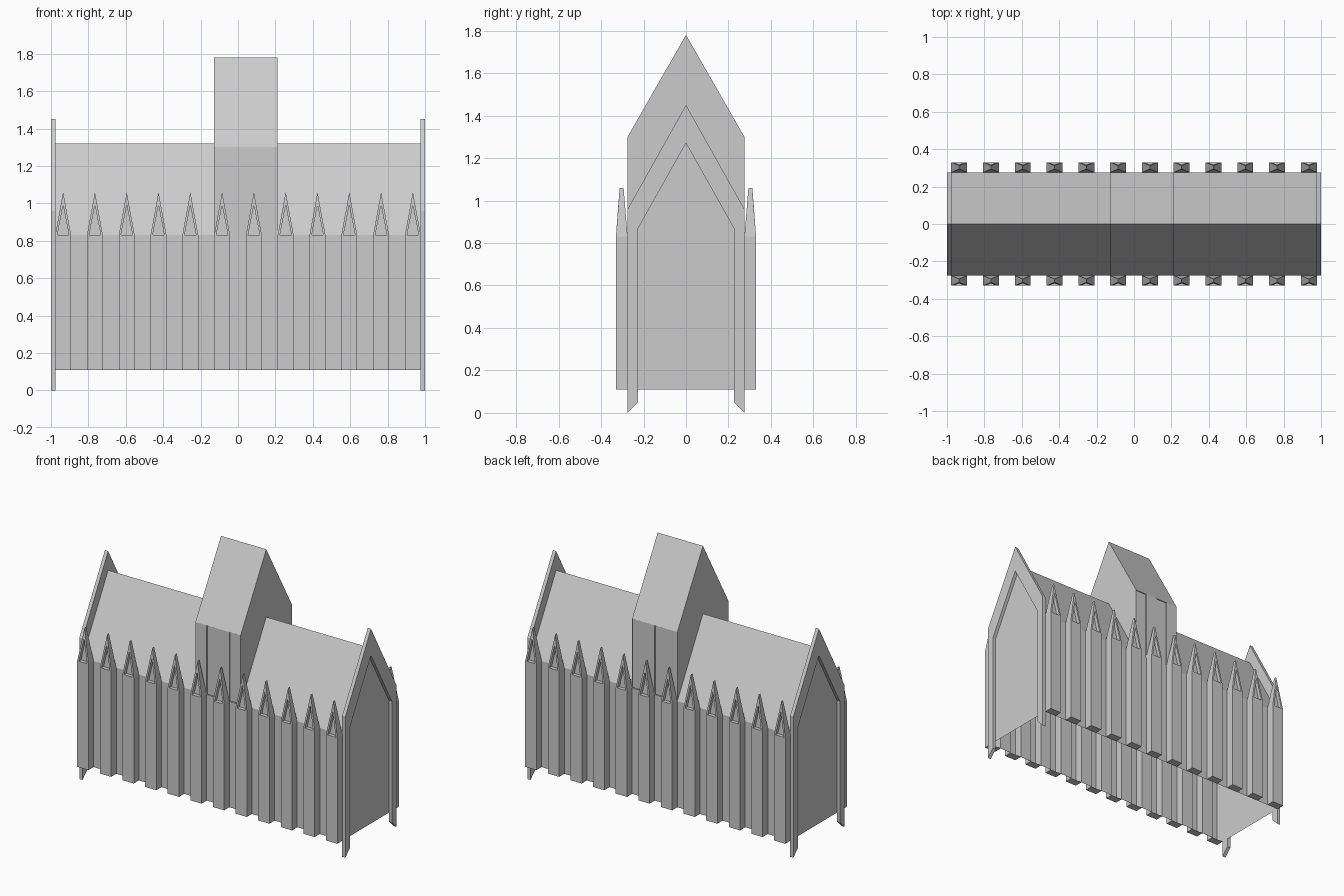
import bpy, bmesh

if "Cube" in bpy.data.objects:
    bpy.data.objects.remove(bpy.data.objects["Cube"])

CELL = 0.085            # the long wall is 23 equal bays
X0 = -CELL * 11.5
Y, YB = 0.275, 0.33     # wall plane, buttress face
BASE, EAVE, RIDGE = 0.11, 0.83, 1.32


def make(name, polys):
    """Object from a list of polygons, welded together."""
    bm = bmesh.new()
    for p in polys:
        bm.faces.new([bm.verts.new(v) for v in p])
    bmesh.ops.remove_doubles(bm, verts=bm.verts[:], dist=0.0005)
    bmesh.ops.recalc_face_normals(bm, faces=bm.faces[:])
    me = bpy.data.meshes.new(name)
    bm.to_mesh(me)
    bm.free()
    ob = bpy.data.objects.new(name, me)
    bpy.context.collection.objects.link(ob)
    return ob


def wall(xa, ya, xb, yb, z0, z1):
    return [(xa, ya, z0), (xb, yb, z0), (xb, yb, z1), (xa, ya, z1)]


def bay(i):
    return X0 + i * CELL, X0 + (i + 1) * CELL


# Hollow body: bayed long walls, roof slopes and end walls, open underneath
t0, t1 = bay(10)[0], bay(13)[1]
body = []
for s in (-1, 1):
    for i in range(23):
        a, b = bay(i)
        y = s * Y
        if i % 2:
            body.append(wall(a, y, b, y, BASE, EAVE))
        else:
            yb = s * YB
            body += [wall(a, yb, b, yb, BASE, EAVE),
                     wall(a, y, a, yb, BASE, EAVE),
                     wall(b, y, b, yb, BASE, EAVE),
                     [(a, y, BASE), (b, y, BASE), (b, yb, BASE), (a, yb, BASE)]]
    for a, b in ((X0, t0), (t1, -X0)):
        body.append([(a, s * Y, EAVE), (b, s * Y, EAVE), (b, 0, RIDGE), (a, 0, RIDGE)])
    x = s * X0
    body.append([(x, -Y, BASE), (x, Y, BASE), (x, Y, EAVE), (x, 0, RIDGE), (x, -Y, EAVE)])
make("hall_walls_and_roof", body)

# Cross tower rising through the roof, with slightly stepped side walls
tower = []
for s in (-1, 1):
    for i in range(10, 14):
        a, b = bay(i)
        y = s * (Y if i % 2 == 0 else Y - 0.006)
        tower.append(wall(a, y, b, y, EAVE, 1.30))
        if i % 2:
            tower += [wall(x, s * Y, x, y, EAVE, 1.30) for x in (a, b)]
            tower.append([(a, y, 1.3), (b, y, 1.3), (b, s * Y, 1.3), (a, s * Y, 1.3)])
    tower.append([(t0, s * Y, 1.3), (t1, s * Y, 1.3), (t1, 0, 1.78), (t0, 0, 1.78)])
for x in (t0, t1):
    tower.append([(x, -Y, EAVE), (x, 0, RIDGE), (x, Y, EAVE),
                  (x, Y, 1.3), (x, 0, 1.78), (x, -Y, 1.3)])
make("tower", tower)

# Pointed gable frames at both ends
half = [(0.225, 0.05), (0.225, 0.87), (0, 1.27)]
outer = [(0, 1.45), (Y, 0.96), (Y, 0)]
ring = outer + half + [(-y, z) for y, z in half[1::-1]] + [(-y, z) for y, z in outer[:0:-1]]
for s, side in ((-1, "left"), (1, "right")):
    xi, xo = s * 0.976, s * 1.0
    frame = [[(x, y, z) for y, z in ring] for x in (xi, xo)]
    for (y, z), (y2, z2) in zip(ring, ring[1:] + ring[:1]):
        frame.append([(xi, y, z), (xo, y, z), (xo, y2, z2), (xi, y2, z2)])
    make("gable_frame_" + side, frame)

# Pinnacles: steep little gables with a recessed triangular front
for s, side in ((-1, "front"), (1, "back")):
    polys = []
    for i in range(0, 23, 2):
        c = sum(bay(i)) / 2

        def P(x, y, z):
            return (c + x, s * y, z)
        w, n = CELL / 2, 0.031
        top_f, top_b = P(0, 0.312, 1.06), P(0, 0.294, 1.06)
        in_t, rec_t = P(0, 0.318, 0.99), P(0, 0.296, 0.99)
        for k in (-1, 1):
            of, ob = P(k * w, YB, EAVE), P(k * w, Y, EAVE)
            inn, rec = P(k * n, YB, EAVE), P(k * n, 0.305, EAVE)
            polys += [[of, inn, in_t, top_f],        # leg face
                      [inn, rec, rec_t, in_t],       # reveal
                      [of, top_f, top_b, ob]]        # outer slope
        polys += [[P(-n, 0.305, EAVE), P(n, 0.305, EAVE), rec_t],
                  [P(-w, Y, EAVE), P(w, Y, EAVE), top_b],
                  [P(-w, Y, EAVE), P(w, Y, EAVE), P(w, YB, EAVE), P(n, YB, EAVE),
                   P(n, 0.305, EAVE), P(-n, 0.305, EAVE), P(-n, YB, EAVE), P(-w, YB, EAVE)],
                  [P(-n, YB, EAVE), P(n, YB, EAVE), P(n, 0.305, EAVE), P(-n, 0.305, EAVE)]]
    make("pinnacles_" + side, polys)
